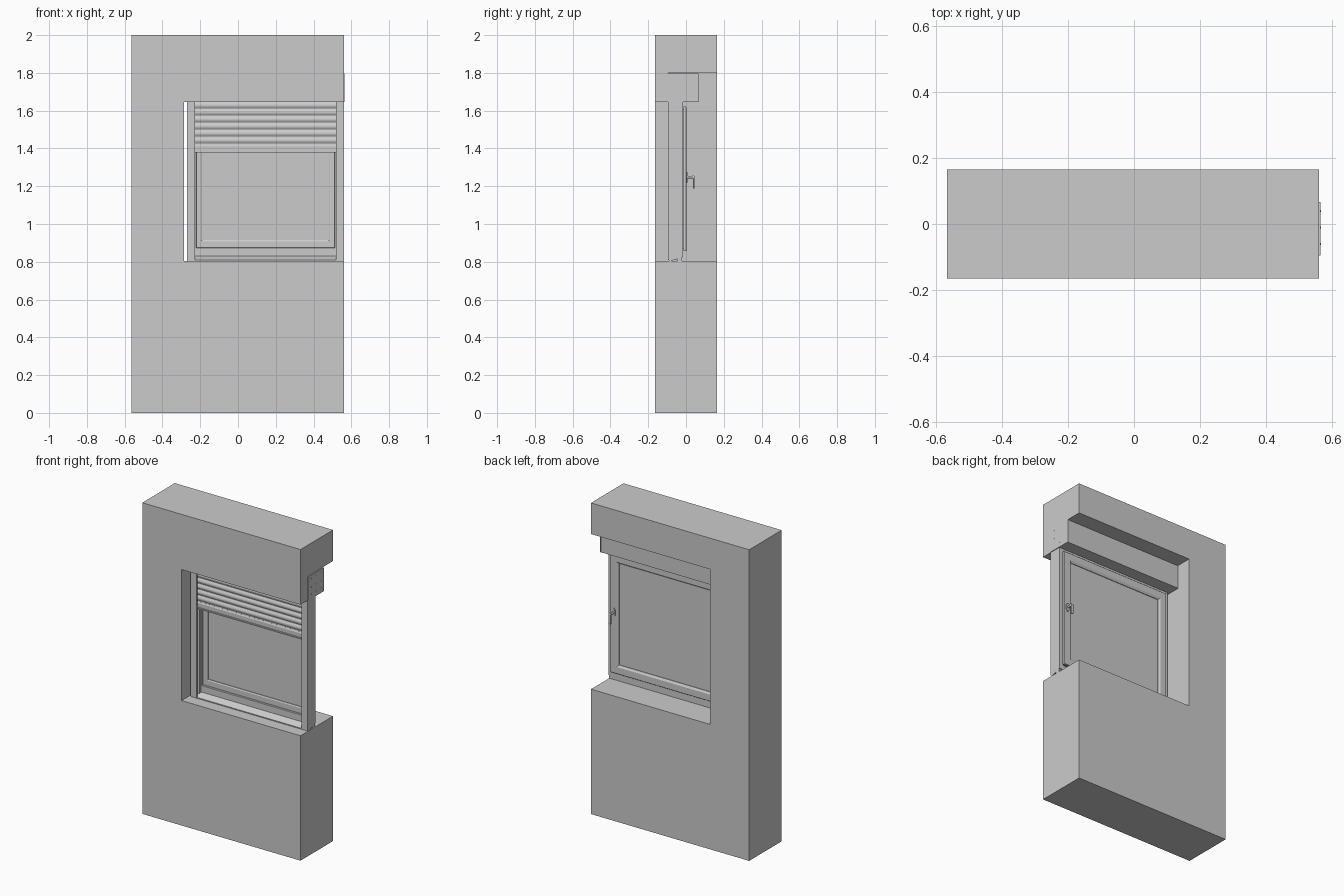
import bpy, bmesh, math
from mathutils import Vector

if "Cube" in bpy.data.objects:
    bpy.data.objects.remove(bpy.data.objects["Cube"])


def finish(name, bm):
    bmesh.ops.recalc_face_normals(bm, faces=bm.faces)
    me = bpy.data.meshes.new(name)
    bm.to_mesh(me)
    bm.free()
    ob = bpy.data.objects.new(name, me)
    bpy.context.collection.objects.link(ob)
    return ob


def box(name, x0, x1, y0, y1, z0, z1):
    bm = bmesh.new()
    bmesh.ops.create_cube(bm, size=1)
    for v in bm.verts:
        v.co = Vector(((x0 + x1) / 2 + v.co.x * (x1 - x0),
                       (y0 + y1) / 2 + v.co.y * (y1 - y0),
                       (z0 + z1) / 2 + v.co.z * (z1 - z0)))
    return finish(name, bm)


def prism(name, pts, axis, a, b):
    """Extrude a 2D outline along one axis from a to b."""
    def place(p, t):
        co = list(p)
        co.insert(axis, t)
        return co
    bm = bmesh.new()
    face = bm.faces.new([bm.verts.new(place(p, a)) for p in pts])
    ext = bmesh.ops.extrude_face_region(bm, geom=[face])
    for g in ext["geom"]:
        if isinstance(g, bmesh.types.BMVert):
            g.co[axis] = b
    return finish(name, bm)


def frame(name, x0, x1, z0, z1, profile):
    """Sweep an (inset, y) profile round a rectangle with mitred corners."""
    bm = bmesh.new()
    rings = []
    for cx, cz, sx, sz in ((x0, z0, 1, 1), (x1, z0, -1, 1), (x1, z1, -1, -1), (x0, z1, 1, -1)):
        rings.append([bm.verts.new((cx + sx * d, y, cz + sz * d)) for d, y in profile])
    n = len(profile)
    for i in range(4):
        a, b = rings[i], rings[(i + 1) % 4]
        for j in range(n):
            k = (j + 1) % n
            bm.faces.new((a[j], a[k], b[k], b[j]))
    return finish(name, bm)


def circle(u, v, r, n, sv=1):
    return [(u + r * math.cos(2 * math.pi * i / n), v + sv * r * math.sin(2 * math.pi * i / n))
            for i in range(n)]


L, R = -0.565, 0.56          # wall ends
OL = -0.285                  # left edge of the opening


# Wall: outer insulation layer and inner masonry, both cut open on the right
def wall(name, y0, y1, top):
    prism(name, [(L, 0), (R, 0), (R, 0.803), (OL, 0.803), (OL, top), (R, top), (R, 2), (L, 2)],
          1, y0, y1)


wall("wall_insulation_layer", -0.165, -0.095, 1.645)
wall("wall_inner_layer", -0.095, 0.165, 1.80)

# Shutter box: thin panels, end plates, shaft
box("shutter_box_back", OL, R, 0.057, 0.065, 1.645, 1.797)
box("shutter_box_front", OL, R, -0.095, -0.089, 1.645, 1.797)
box("shutter_box_top", OL, R, -0.089, 0.057, 1.789, 1.797)
box("shutter_box_bottom", OL, R, -0.055, 0.057, 1.645, 1.653)
box("box_end_plate_right", R, 0.564, -0.095, 0.067, 1.645, 1.797)
box("box_end_plate_left", OL, OL + 0.004, -0.089, 0.057, 1.653, 1.789)
prism("roller_shaft", circle(-0.012, 1.72, 0.022, 8), 0, OL + 0.004, R)
for i, y in enumerate((-0.06, -0.01, 0.04)):
    for z in (1.675, 1.72, 1.775):
        prism("plate_screw", circle(y, z, 0.003, 8), 0, 0.564, 0.565)

# Guide rails: U channels with the slot facing the window
for name, x, s in (("guide_rail_left", -0.27, 1), ("guide_rail_right", R, -1)):
    pts = [(0, -0.095), (0.042, -0.095), (0.042, -0.085), (0.012, -0.085),
           (0.012, -0.064), (0.042, -0.064), (0.042, -0.05), (0, -0.05)]
    prism(name, [(x + s * u, v) for u, v in pts], 2, 0.81, 1.645)

# Shutter curtain: curved slats and bottom bar
pitch, count, z0 = 0.0372, 6, 1.422
for i in range(count):
    z = z0 + i * pitch
    arc = [(-0.0745 - 0.007 * math.sin(math.pi * t / 6), z + 0.004 + (pitch - 0.004) * t / 6)
           for t in range(7)]
    back = [(y + 0.005, zz) for y, zz in reversed(arc)]
    prism("shutter_slat", arc + back, 0, -0.25, 0.54)
    box("slat_joint", -0.25, 0.54, -0.0745, -0.0715, z - 0.002, z + 0.006)
prism("shutter_bottom_bar", [(-0.079, 1.38), (-0.067, 1.38), (-0.067, 1.42), (-0.075, 1.42),
                             (-0.079, 1.412)], 0, -0.25, 0.54)
box("bottom_bar_stop", -0.228, 0.518, -0.086, -0.067, 1.378, 1.386)

# Window frame, sash and glass
frame("window_frame", -0.27, R, 0.825, 1.645,
      [(0, -0.05), (0.047, -0.05), (0.05, -0.047), (0.05, -0.039), (0.03, -0.036),
       (0.03, -0.015), (0, -0.015)])
frame("window_sash", -0.247, 0.537, 0.857, 1.622,
      [(0, -0.014), (0, 0), (0.002, 0.002), (0.044, 0.002), (0.057, -0.006), (0.057, -0.01),
       (0.048, -0.01), (0.048, -0.028), (0.057, -0.028), (0.057, -0.032), (0.05, -0.036),
       (0.012, -0.036), (0.012, -0.014)])
box("glass_pane", -0.2, 0.49, -0.028, -0.01, 0.904, 1.575)

# Sill profiles under the frame
box("sill_connector", -0.27, R, -0.045, -0.02, 0.803, 0.825)
prism("sill_front_profile", [(-0.09, 0.804), (-0.09, 0.81), (-0.05, 0.83), (-0.045, 0.83),
                             (-0.045, 0.815), (-0.06, 0.812), (-0.08, 0.804)], 0, -0.27, R)

# Handle
hx = 0.512
prism("handle_rosette", circle(hx, 1.248, 0.013, 16, 2.2), 1, 0.002, 0.008)
prism("handle_neck", circle(hx, 1.248, 0.007, 16), 1, 0.008, 0.04)
lever = prism("handle_lever", [(0.034, 1.256), (0.042, 1.256), (0.046, 1.251), (0.046, 1.188),
                               (0.038, 1.188), (0.038, 1.242), (0.034, 1.242)],
              0, hx - 0.008, hx + 0.008)
bev = lever.modifiers.new("soft_edges", 'BEVEL')
bev.width = 0.0015
bev.segments = 2
